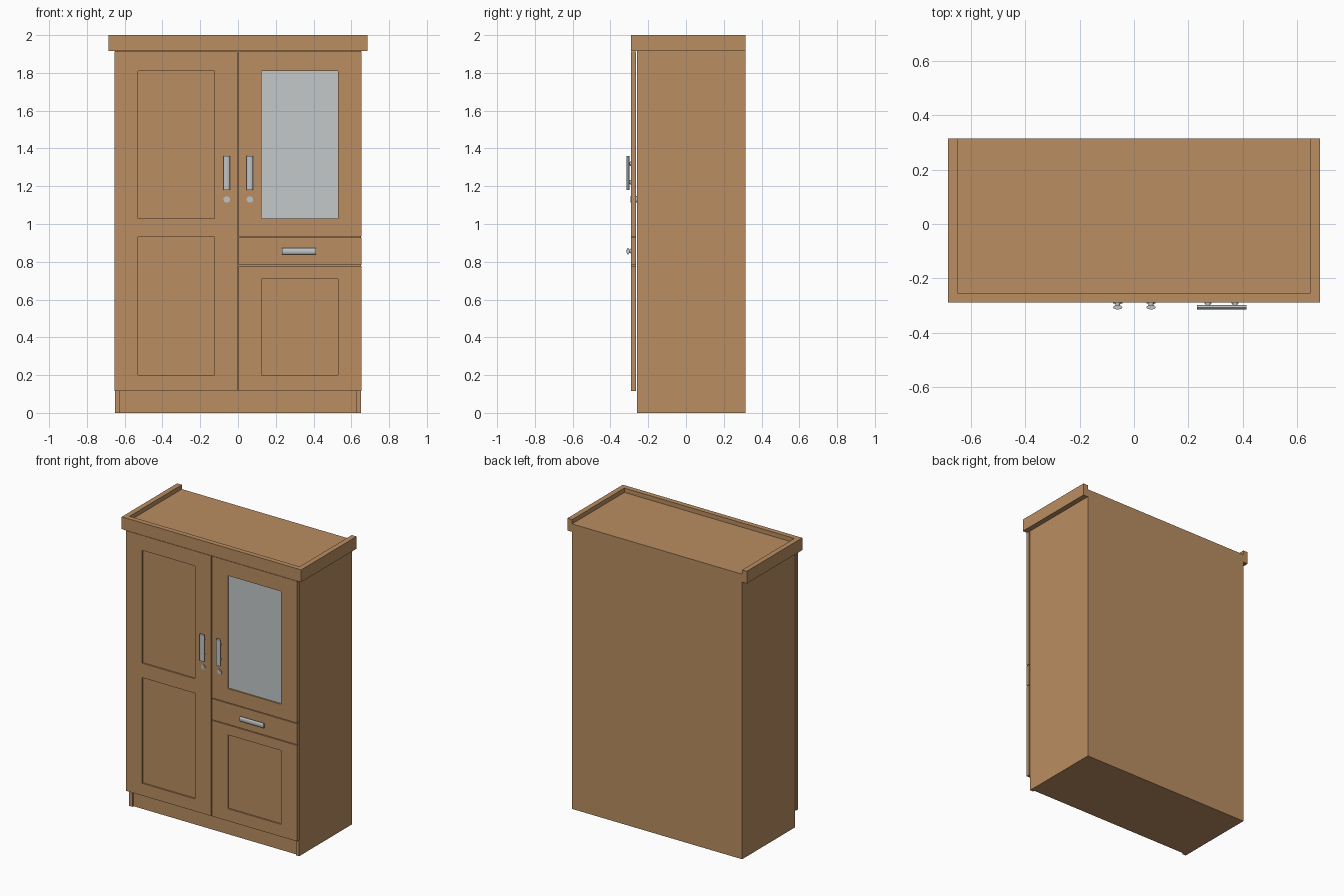
import bpy, bmesh, math
from mathutils import Matrix, Vector

if "Cube" in bpy.data.objects:
    bpy.data.objects.remove(bpy.data.objects["Cube"])


def material(name, rgb):
    m = bpy.data.materials.new(name)
    m.diffuse_color = (*rgb, 1)
    m.use_nodes = True
    m.node_tree.nodes["Principled BSDF"].inputs["Base Color"].default_value = m.diffuse_color
    return m


WOOD = material("warm wood", (0.49, 0.27, 0.122))
GLASS = material("pale glass", (0.55, 0.58, 0.585))
METAL = material("brushed metal", (0.52, 0.55, 0.56))


def finish(name, bm, mats):
    bmesh.ops.recalc_face_normals(bm, faces=bm.faces[:])
    me = bpy.data.meshes.new(name)
    bm.to_mesh(me)
    bm.free()
    for m in mats:
        me.materials.append(m)
    ob = bpy.data.objects.new(name, me)
    bpy.context.collection.objects.link(ob)
    return ob


def add_box(bm, x0, x1, y0, y1, z0, z1):
    c = Vector(((x0 + x1) / 2, (y0 + y1) / 2, (z0 + z1) / 2))
    s = Matrix.Diagonal((x1 - x0, y1 - y0, z1 - z0, 1))
    bmesh.ops.create_cube(bm, size=1, matrix=Matrix.Translation(c) @ s)


def box(name, *dims):
    bm = bmesh.new()
    add_box(bm, *dims)
    return finish(name, bm, [WOOD])


def prism(name, outline, z0, z1):
    """Plan outline (x, y) extruded upwards."""
    bm = bmesh.new()
    f = bm.faces.new([bm.verts.new((x, y, z0)) for x, y in outline])
    r = bmesh.ops.extrude_face_region(bm, geom=[f])
    vs = [v for v in r["geom"] if isinstance(v, bmesh.types.BMVert)]
    bmesh.ops.translate(bm, verts=vs, vec=(0, 0, z1 - z0))
    return finish(name, bm, [WOOD])


FRONT, DOOR_BACK, BACK = -0.29, -0.266, 0.315


def door(name, x0, x1, z0, z1, panel_x=None, panels=(), glass=False, depth=0.01):
    """Slab with recessed rectangular panels; glass panels get their own colour."""
    bm = bmesh.new()
    add_box(bm, x0, x1, FRONT, DOOR_BACK, z0, z1)
    cuts = []
    if panels:
        cuts = [((x, 0, 0), (1, 0, 0)) for x in panel_x]
        cuts += [((0, 0, z), (0, 0, 1)) for p in panels for z in p]
    for co, no in cuts:
        bmesh.ops.bisect_plane(bm, geom=bm.verts[:] + bm.edges[:] + bm.faces[:],
                               plane_co=co, plane_no=no)
    bm.normal_update()
    inner = []
    for f in bm.faces:
        c = f.calc_center_median()
        if panels and f.normal.y < -0.9 and panel_x[0] < c.x < panel_x[1] \
                and any(a < c.z < b for a, b in panels):
            inner.append(f)
    if inner:
        bmesh.ops.inset_individual(bm, faces=inner, thickness=0, depth=-depth)
        for f in inner:
            f.material_index = 1 if glass else 0
    return finish(name, bm, [WOOD, GLASS] if glass else [WOOD])


# Carcass: side panels, core with recessed plinth front
SIDE = 0.65
for s, n in ((-1, "left"), (1, "right")):
    xs = sorted((s * 0.625, s * SIDE))
    box(n + "_side", *xs, -0.26, BACK, 0, 1.97)
box("carcass_core", -0.625, 0.625, -0.255, BACK, 0.115, 1.97)
box("plinth", -0.625, 0.625, -0.248, BACK, 0, 0.115)

# Cornice: three-sided rim, open at the back
prism("cornice", [(-0.686, BACK), (-0.686, FRONT), (0.686, FRONT), (0.686, BACK),
                  (SIDE, BACK), (SIDE, -0.255), (-SIDE, -0.255), (-SIDE, BACK)],
      1.915, 2.0)

# Doors and drawer
E, G = 0.655, 0.0025
door("left_door", -E, -G, 0.115, 1.913, (-0.53, -0.125), ((0.20, 0.93), (1.03, 1.81)))
door("glass_door", G, E, 0.933, 1.913, (0.125, 0.53), ((1.03, 1.81),), glass=True)
door("drawer_front", G, E, 0.783, 0.928)
door("lower_right_door", G, E, 0.115, 0.778, (0.125, 0.53), ((0.20, 0.71),))


def cylinder(bm, centre, rot, sx, sy, length, seg=20):
    m = Matrix.Translation(centre) @ rot @ Matrix.Diagonal((sx, sy, length, 1))
    bmesh.ops.create_cone(bm, cap_ends=True, segments=seg, radius1=1, radius2=1,
                          depth=1, matrix=m)


def smooth(ob):
    bpy.ops.object.select_all(action='DESELECT')
    ob.select_set(True)
    bpy.context.view_layer.objects.active = ob
    bpy.ops.object.shade_smooth_by_angle(angle=math.radians(35))


TO_Y = Matrix.Rotation(math.radians(90), 4, 'X')


def handle(name, x, z, horizontal=False):
    """Flattened bar on two posts."""
    bm = bmesh.new()
    cylinder(bm, (0, -0.307, 0), Matrix.Identity(4), 0.017, 0.008, 0.182)
    for dz in (-0.05, 0.05):
        cylinder(bm, (0, -0.296, dz), TO_Y, 0.009, 0.009, 0.016)
        cylinder(bm, (0, -0.291, dz), TO_Y, 0.013, 0.013, 0.004)
    if horizontal:
        bm.transform(Matrix.Rotation(math.radians(90), 4, 'Y'))
    bm.transform(Matrix.Translation((x, 0, z)))
    smooth(finish(name, bm, [METAL]))


def lock(name, x, z):
    """Round lock barrel with a raised core."""
    bm = bmesh.new()
    cylinder(bm, (x, -0.276, z), TO_Y, 0.017, 0.017, 0.034)
    cylinder(bm, (x, -0.285, z), TO_Y, 0.010, 0.010, 0.020)
    smooth(finish(name, bm, [METAL]))


for x, n in ((-0.06, "left"), (0.063, "right")):
    handle(n + "_door_handle", x, 1.27)
    lock(n + "_door_lock", x, 1.13)
handle("drawer_handle", 0.323, 0.856, horizontal=True)
